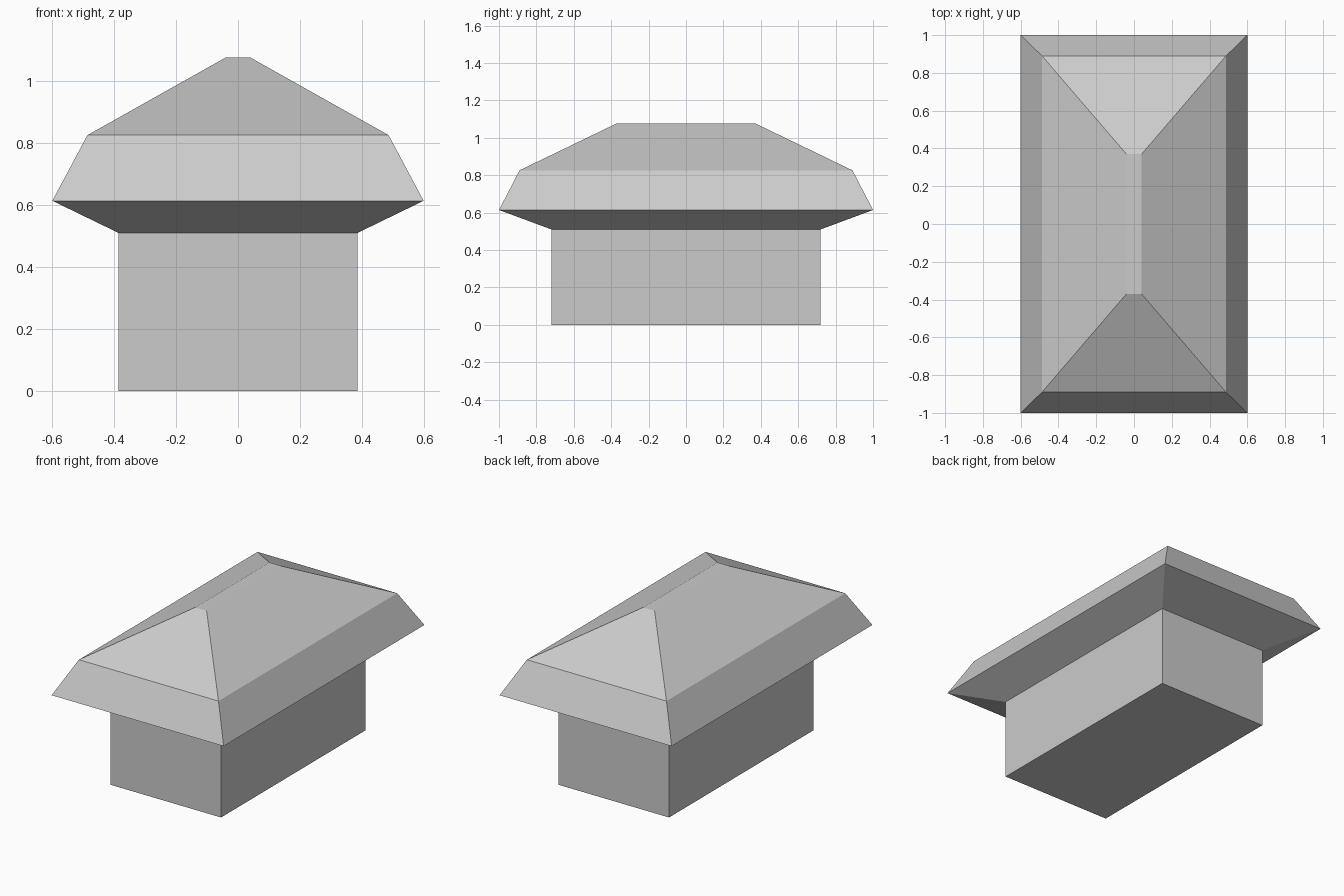
import bpy
import bmesh

cube = bpy.data.objects.get("Cube")
if cube:
    bpy.data.objects.remove(cube, do_unlink=True)


def make_material(name, colour):
    mat = bpy.data.materials.new(name)
    mat.use_nodes = True
    mat.diffuse_color = colour
    mat.node_tree.nodes["Principled BSDF"].inputs["Base Color"].default_value = colour
    return mat


def loft(name, rings, mat, cap_bottom=False, cap_top=False):
    """Stack rectangles given as (half width, half depth, height)."""
    bm = bmesh.new()
    loops = [[bm.verts.new((sx * w, sy * d, z))
              for sx, sy in ((-1, -1), (1, -1), (1, 1), (-1, 1))]
             for w, d, z in rings]
    for low, high in zip(loops, loops[1:]):
        for i in range(4):
            j = (i + 1) % 4
            bm.faces.new((low[i], low[j], high[j], high[i]))
    if cap_bottom:
        bm.faces.new(loops[0][::-1])
    if cap_top:
        bm.faces.new(loops[-1])
    mesh = bpy.data.meshes.new(name)
    bm.to_mesh(mesh)
    bm.free()
    mesh.materials.append(mat)
    obj = bpy.data.objects.new(name, mesh)
    bpy.context.collection.objects.link(obj)
    return obj


grey = make_material("plain_grey", (0.6, 0.6, 0.6, 1))

EAVE_JOINT = (0.386, 0.72, 0.51)

# Rectangular base block, closed above by the roof
loft("base_block", [(0.386, 0.72, 0), EAVE_JOINT], grey, cap_bottom=True)

# Hipped roof: sloping soffit, steep skirt, shallow upper slopes, flat ridge
loft("hipped_roof",
     [EAVE_JOINT, (0.6, 1, 0.614), (0.487, 0.89, 0.826), (0.04, 0.37, 1.077)],
     grey, cap_top=True)
